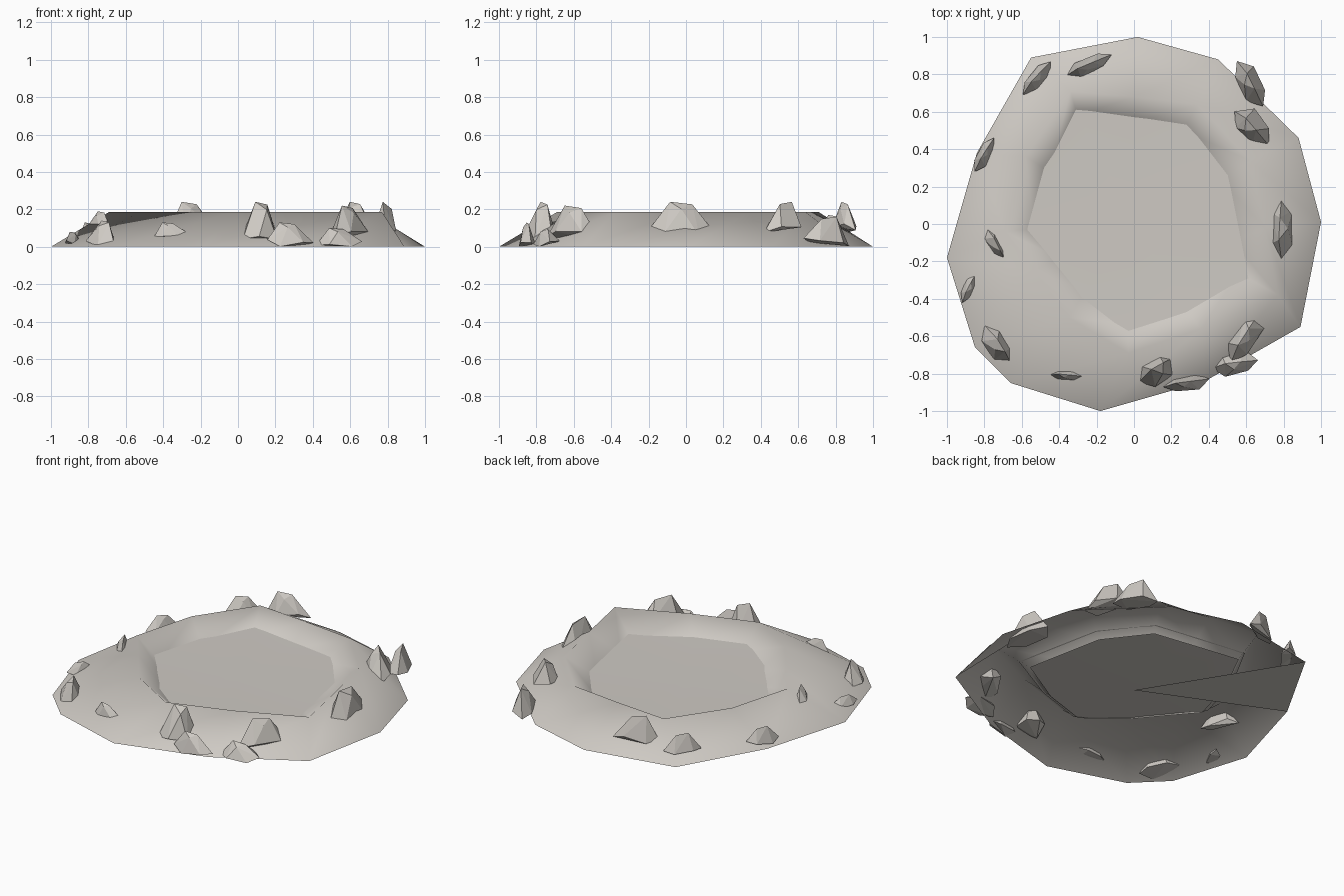
import bpy, bmesh, math, random
from mathutils import Vector

random.seed(7)
cube = bpy.data.objects.get("Cube")
if cube:
    bpy.data.objects.remove(cube, do_unlink=True)

# Single pale stone colour
stone = bpy.data.materials.new("pale_stone")
stone.use_nodes = True
stone.diffuse_color = (0.62, 0.59, 0.55, 1)
stone.node_tree.nodes["Principled BSDF"].inputs["Base Color"].default_value = stone.diffuse_color


def make_object(name, bm, smooth=False):
    mesh = bpy.data.meshes.new(name)
    for face in bm.faces:
        face.smooth = smooth
    bm.to_mesh(mesh)
    bm.free()
    mesh.materials.append(stone)
    obj = bpy.data.objects.new(name, mesh)
    bpy.context.collection.objects.link(obj)
    return obj


def add_loop(bm, points, z):
    return [bm.verts.new((p.x, p.y, z)) for p in points]


# Crater outlines, clockwise from the back corner
foot = [Vector(p) for p in (
    (-.55, .89), (.02, 1), (.45, .88), (.88, .46), (1, .01), (.89, -.55),
    (.38, -.84), (-.18, -1), (-.66, -.85), (-.85, -.66), (-1, -.18), (-.84, .38))]
ridge = [Vector(p) for p in (
    (-.34, .71), (0, .68), (.34, .64), (.62, .34), (.7, -.02), (.77, -.38),
    (.36, -.56), (-.03, -.69), (-.35, -.5), (-.53, -.25), (-.69, -.04), (-.58, .36))]
pool = [Vector(p) for p in (
    (-.31, .61), (0, .57), (.28, .53), (.5, .26), (.57, -.08), (.61, -.29),
    (.28, -.47), (-.03, -.57), (-.28, -.39), (-.43, -.2), (-.57, -.03), (-.48, .3))]
count = len(foot)
ridge_z, floor_z = 0.185, 0.09

# Crater wall: outer slope, ridge, and inner slope running below the floor
bm = bmesh.new()
skirt = [r.lerp(p, 1.3) for r, p in zip(ridge, pool)]
loops = [add_loop(bm, foot, 0), add_loop(bm, ridge, ridge_z), add_loop(bm, skirt, 0.06)]
for lower, upper in zip(loops, loops[1:]):
    for i in range(count):
        j = (i + 1) % count
        bm.faces.new((lower[j], lower[i], upper[i], upper[j]))
make_object("crater_wall", bm, smooth=True)

# Crater floor: shallow fan
bm = bmesh.new()
rim = add_loop(bm, [p * 1.02 for p in pool], floor_z)
centre = bm.verts.new((0, 0, floor_z - 0.008))
for i in range(count):
    bm.faces.new((rim[(i + 1) % count], rim[i], centre))
make_object("crater_floor", bm, smooth=True)

# Flat wedge left on the underside
bm = bmesh.new()
corner = add_loop(bm, [Vector((0, 0)), foot[-1], foot[0]], 0)
bm.faces.new(corner)
make_object("base_wedge", bm)


def rock(name, x, y, top, length, width, height, heading):
    """Faceted stone: a rough hexagonal base hulled to a small slanted crown."""
    bm = bmesh.new()
    turn = math.radians(heading)
    points = []
    for k in range(6):
        a = math.tau * k / 6
        points.append((math.cos(a) / 2, math.sin(a) * random.uniform(.4, .6),
                       random.uniform(0, .35)))
    lean = random.uniform(-.1, .1)
    points += [(lean - .16, .1, 1), (lean + .16, .06, .93), (lean, -.2, .8)]
    for u, v, w in points:
        u, v = u * length, v * width
        bm.verts.new((x + u * math.cos(turn) - v * math.sin(turn),
                      y + u * math.sin(turn) + v * math.cos(turn),
                      max(0, top - height * (1 - w))))
    bmesh.ops.convex_hull(bm, input=bm.verts[:])
    loose = [v for v in bm.verts if not v.link_faces]
    bmesh.ops.delete(bm, geom=loose, context='VERTS')
    bmesh.ops.recalc_face_normals(bm, faces=bm.faces[:])
    make_object(name, bm)


# Rocks: x, y, top, length, width, height, heading
rocks = (
    (.79, -.02, .24, .37, .16, .19, 90),
    (.63, .51, .24, .26, .17, .17, -45),
    (.62, .75, .16, .28, .14, .16, -60),
    (-.24, .85, .24, .27, .09, .18, 25),
    (-.52, .78, .17, .23, .1, .14, 50),
    (-.8, .37, .13, .21, .07, .11, 60),
    (-.74, -.11, .19, .24, .1, .12, -60),
    (-.88, -.34, .08, .18, .07, .07, 65),
    (-.73, -.64, .14, .24, .14, .14, -55),
    (-.36, -.81, .13, .18, .06, .08, -3),
    (.12, -.78, .24, .23, .18, .21, 35),
    (.28, -.85, .13, .25, .09, .13, 10),
    (.6, -.6, .22, .33, .14, .19, 60),
    (.54, -.75, .1, .25, .13, .1, 10),
)
for number, spec in enumerate(rocks, 1):
    rock(f"rock_{number}", *spec)
